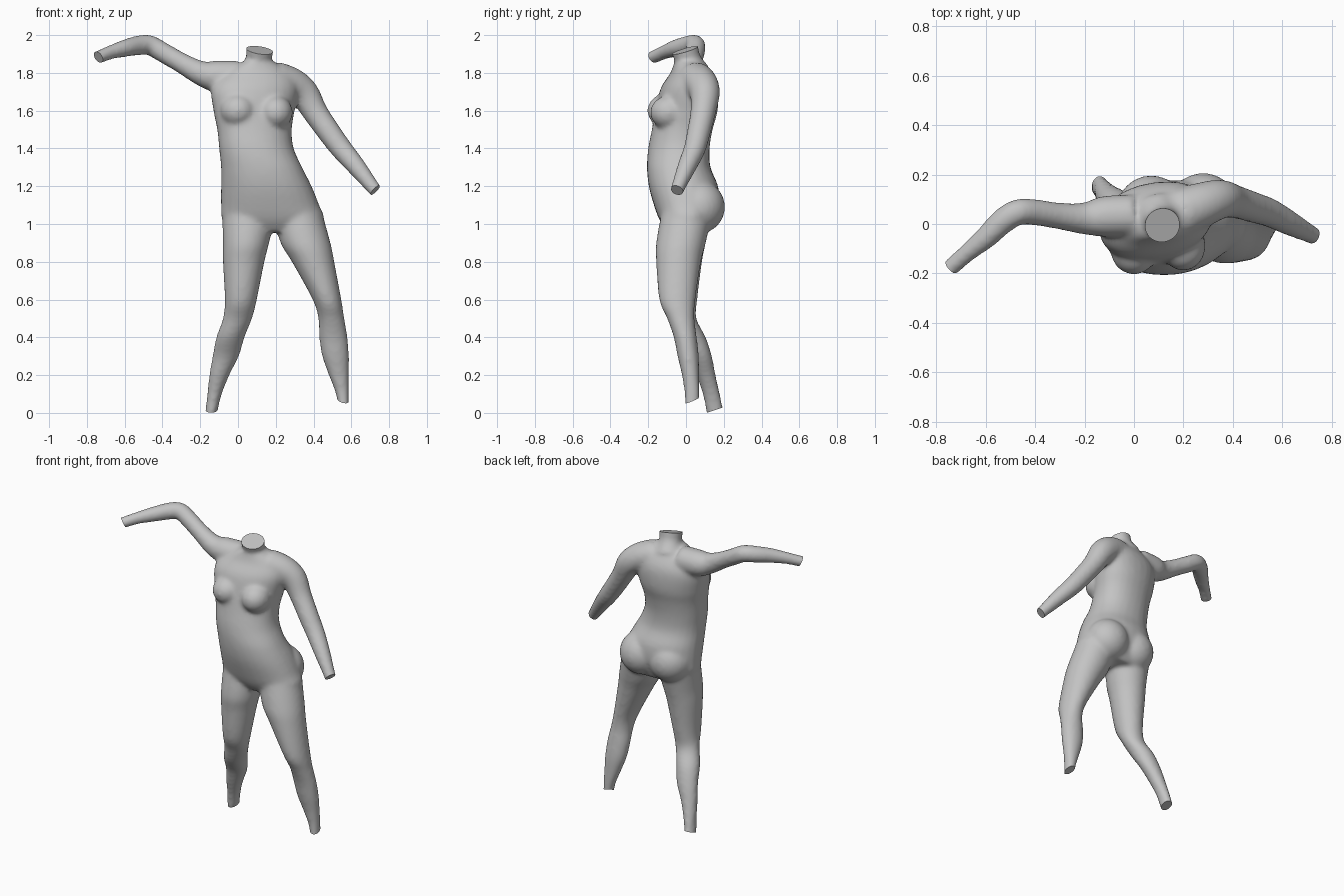
import bpy
import bmesh
import math
from mathutils import Vector, Matrix

cube = bpy.data.objects.get("Cube")
if cube:
    bpy.data.objects.remove(cube, do_unlink=True)

SIDES = 28
body = bmesh.new()


def smooth_rows(rows, steps=4):
    """Pass a Catmull-Rom curve through rows of numbers."""
    rows = [Vector(r) for r in rows]
    result = []
    for i in range(len(rows) - 1):
        before, start = rows[max(i - 1, 0)], rows[i]
        end, after = rows[i + 1], rows[min(i + 2, len(rows) - 1)]
        for s in range(steps):
            t = s / steps
            slope_a, slope_b = (end - before) / 2, (after - start) / 2
            result.append(start + slope_a * t
                          + (3 * (end - start) - 2 * slope_a - slope_b) * t ** 2
                          + (2 * (start - end) + slope_a + slope_b) * t ** 3)
    result.append(rows[-1])
    return result


def loft(rings):
    """Skin closed rings of points and cap both ends."""
    loops = [[body.verts.new(p) for p in ring] for ring in rings]
    for low, high in zip(loops, loops[1:]):
        for i in range(SIDES):
            j = (i + 1) % SIDES
            body.faces.new((low[i], low[j], high[j], high[i]))
    body.faces.new(loops[0])
    body.faces.new(loops[-1])


def level_loft(rows, power=1.0, twist=0.0):
    """Loft level rings, each row being z, x low, x high, y low, y high."""
    rings = []
    for z, x0, x1, y0, y1 in smooth_rows(rows):
        shear = twist * min(max((z - 1.3) / 0.3, 0), 1)
        ring = []
        for i in range(SIDES):
            a = math.tau * i / SIDES
            c = math.copysign(abs(math.cos(a)) ** power, math.cos(a))
            s = math.copysign(abs(math.sin(a)) ** power, math.sin(a))
            dx = c * (x1 - x0) / 2
            ring.append(Vector(((x0 + x1) / 2 + dx,
                                (y0 + y1) / 2 + s * (y1 - y0) / 2 + shear * dx, z)))
        rings.append(ring)
    loft(rings)


def tube(rows):
    """Loft round rings along a path, each row being x, y, z, radius."""
    path = smooth_rows(rows)
    rings = []
    for i, row in enumerate(path):
        ahead = path[min(i + 1, len(path) - 1)]
        behind = path[max(i - 1, 0)]
        along = Vector((ahead - behind)[:3]).normalized()
        u = along.cross(Vector((0, 1, 0))).normalized()
        v = along.cross(u)
        angles = [math.tau * k / SIDES for k in range(SIDES)]
        rings.append([Vector(row[:3]) + row[3] * (u * math.cos(a) + v * math.sin(a))
                      for a in angles])
    loft(rings)


def ellipsoid(centre, radii):
    bmesh.ops.create_uvsphere(
        body, u_segments=24, v_segments=16, radius=1,
        matrix=Matrix.Translation(centre) @ Matrix.Diagonal((*radii, 1)))


# Torso from hips to shoulders
level_loft([
    (0.96, 0.02, 0.36, -0.10, 0.12),
    (1.02, -0.08, 0.455, -0.14, 0.15),
    (1.1, -0.09, 0.43, -0.17, 0.175),
    (1.2, -0.09, 0.39, -0.197, 0.17),
    (1.3, -0.09, 0.34, -0.207, 0.13),
    (1.4, -0.10, 0.295, -0.20, 0.125),
    (1.5, -0.11, 0.285, -0.18, 0.14),
    (1.6, -0.13, 0.30, -0.16, 0.165),
    (1.72, -0.14, 0.32, -0.13, 0.165),
    (1.8, -0.07, 0.28, -0.08, 0.13),
    (1.86, 0.03, 0.19, -0.06, 0.08),
], power=0.92, twist=0.12)

# Chest and seat
ellipsoid((0.0, -0.105, 1.6), (0.095, 0.1, 0.09))
ellipsoid((0.2, -0.09, 1.59), (0.09, 0.1, 0.09))
ellipsoid((0.28, 0.07, 1.09), (0.14, 0.137, 0.14))
ellipsoid((0.07, 0.06, 1.09), (0.14, 0.137, 0.14))

# Neck
tube([(0.1, 0.03, 1.8, 0.1), (0.11, 0.01, 1.87, 0.07),
      (0.115, -0.005, 1.92, 0.073), (0.12, -0.02, 1.98, 0.073)])

# Right leg
level_loft([
    (1.06, -0.085, 0.2, -0.13, 0.14),
    (0.9, -0.08, 0.165, -0.155, 0.105),
    (0.8, -0.08, 0.14, -0.145, 0.085),
    (0.6, -0.07, 0.10, -0.125, 0.06),
    (0.5, -0.08, 0.075, -0.08, 0.055),
    (0.4, -0.115, 0.035, -0.04, 0.105),
    (0.3, -0.135, 0.005, 0.02, 0.137),
    (0.2, -0.152, -0.045, 0.055, 0.157),
    (0.1, -0.163, -0.085, 0.088, 0.18),
    (0.0, -0.174, -0.11, 0.108, 0.202),
    (-0.06, -0.18, -0.12, 0.12, 0.215),
])

# Left leg
level_loft([
    (1.06, 0.18, 0.445, -0.13, 0.14),
    (0.9, 0.225, 0.49, -0.158, 0.105),
    (0.8, 0.285, 0.51, -0.158, 0.08),
    (0.6, 0.395, 0.547, -0.142, 0.05),
    (0.5, 0.425, 0.563, -0.10, 0.045),
    (0.4, 0.43, 0.58, -0.065, 0.057),
    (0.3, 0.445, 0.588, -0.045, 0.068),
    (0.2, 0.48, 0.588, -0.022, 0.07),
    (0.1, 0.518, 0.588, -0.008, 0.072),
    (0.0, 0.535, 0.588, -0.008, 0.07),
])

# Right arm, raised and bent forward
tube([
    (0.0, 0.035, 1.78, 0.085), (-0.12, 0.03, 1.782, 0.083),
    (-0.2, 0.022, 1.80, 0.065), (-0.3, 0.032, 1.853, 0.054),
    (-0.4, 0.047, 1.91, 0.053), (-0.47, 0.048, 1.948, 0.053),
    (-0.53, 0.012, 1.945, 0.052), (-0.6, -0.055, 1.93, 0.046),
    (-0.67, -0.113, 1.91, 0.038), (-0.735, -0.17, 1.885, 0.035),
    (-0.8, -0.226, 1.862, 0.035),
])

# Left arm, hanging outward
tube([
    (0.2, 0.05, 1.76, 0.1), (0.28, 0.08, 1.74, 0.09),
    (0.35, 0.1, 1.69, 0.08), (0.41, 0.09, 1.59, 0.067),
    (0.49, 0.065, 1.475, 0.062), (0.55, 0.045, 1.395, 0.058),
    (0.63, 0.003, 1.3, 0.05), (0.725, -0.047, 1.18, 0.036),
    (0.77, -0.07, 1.12, 0.036),
])

# Fuse the parts into one skin
bmesh.ops.recalc_face_normals(body, faces=body.faces)
mesh = bpy.data.meshes.new("body")
body.to_mesh(mesh)
body.free()
figure = bpy.data.objects.new("body", mesh)
bpy.context.collection.objects.link(figure)
remesh = figure.modifiers.new("fuse", 'REMESH')
remesh.mode = 'VOXEL'
remesh.voxel_size = 0.012
relax = figure.modifiers.new("relax", 'SMOOTH')
relax.factor = 0.5
relax.iterations = 10
bpy.context.view_layer.update()
graph = bpy.context.evaluated_depsgraph_get()
fused = bpy.data.meshes.new_from_object(figure.evaluated_get(graph))
figure.modifiers.clear()
figure.data = fused

# Cut the neck, wrists and ankles flat
cuts = [
    ((0.115, -0.005, 1.92), (0.15, -0.3, 1)),
    ((-0.738, -0.172, 1.88), (-0.7, -0.6, -0.45)),
    ((0.727, -0.047, 1.18), (0.7, -0.3, -0.7)),
    ((-0.14, 0.15, 0.014), (0, 0.33, -1)),
    ((0.56, 0.03, 0.065), (-0.2, 0.4, -1)),
]
skin = bmesh.new()
skin.from_mesh(fused)
for point, normal in cuts:
    near = [f for f in skin.faces
            if (f.calc_center_median() - Vector(point)).length < 0.14]
    parts = set(near)
    for f in near:
        parts.update(f.verts, f.edges)
    bmesh.ops.bisect_plane(skin, geom=list(parts), plane_co=point,
                           plane_no=Vector(normal).normalized(), clear_outer=True)
    rim = [e for e in skin.edges if e.is_boundary]
    bmesh.ops.holes_fill(skin, edges=rim, sides=0)
bmesh.ops.recalc_face_normals(skin, faces=skin.faces)
skin.to_mesh(fused)
skin.free()

# Plain grey surface
grey = bpy.data.materials.new("plain_grey")
grey.use_nodes = True
colour = (0.55, 0.55, 0.55, 1)
grey.diffuse_color = colour
grey.node_tree.nodes["Principled BSDF"].inputs["Base Color"].default_value = colour
fused.materials.clear()
fused.materials.append(grey)

bpy.ops.object.select_all(action='DESELECT')
figure.select_set(True)
bpy.context.view_layer.objects.active = figure
bpy.ops.object.shade_smooth_by_angle(angle=math.radians(35))
